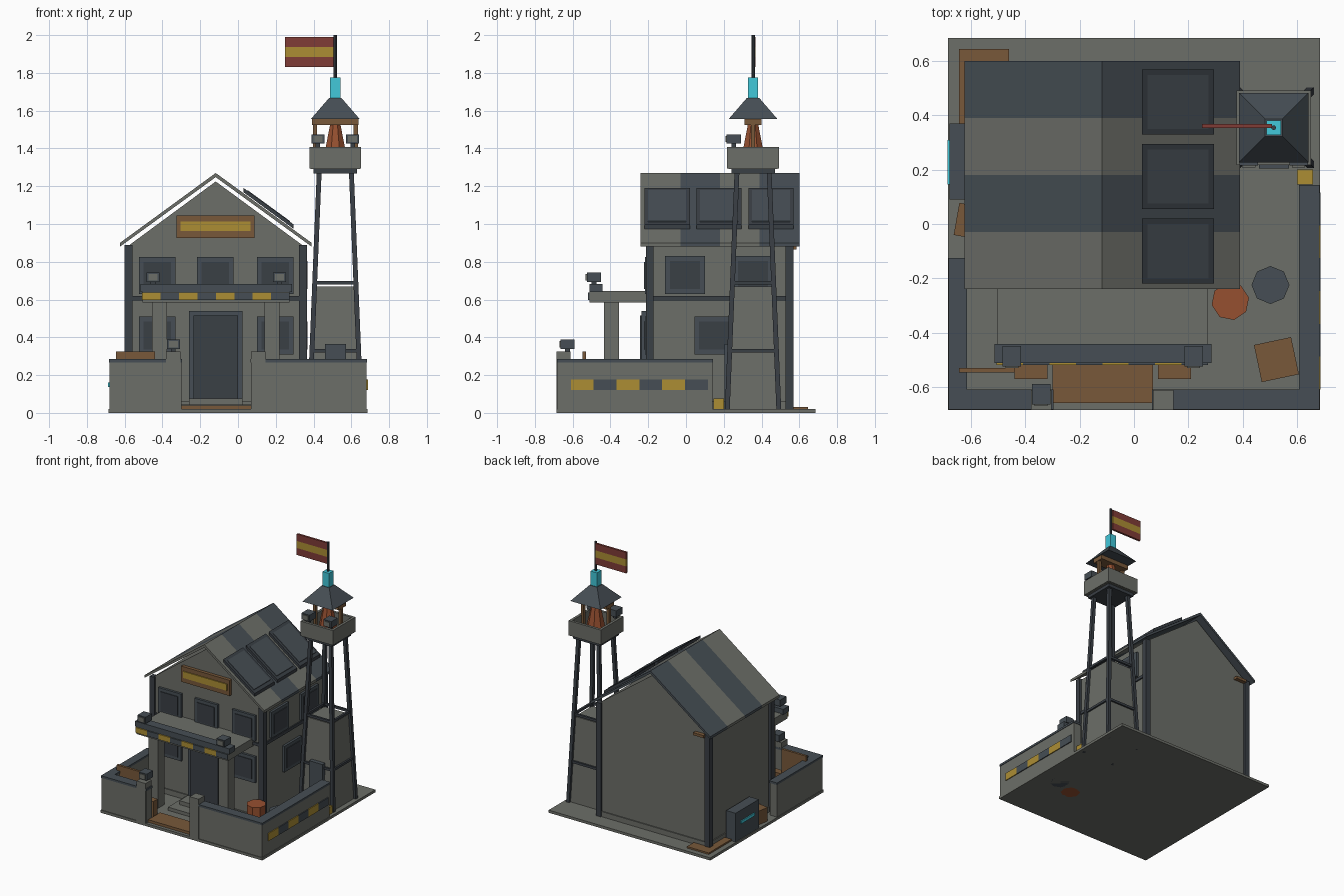
import bpy, bmesh, math

if "Cube" in bpy.data.objects:
    bpy.data.objects.remove(bpy.data.objects["Cube"])

COLORS = {
    "concrete": (0.150, 0.156, 0.138), "slate": (0.061, 0.076, 0.089),
    "dark_metal": (0.042, 0.050, 0.060), "wood": (0.188, 0.098, 0.042),
    "yellow": (0.413, 0.270, 0.034), "rust": (0.305, 0.080, 0.030),
    "cyan": (0.054, 0.578, 0.700), "red": (0.216, 0.045, 0.037),
}
MATS = {}
for key, rgb in COLORS.items():
    MATS[key] = bpy.data.materials.new(key)
    MATS[key].diffuse_color = (*rgb, 1)


def make(name, mat, verts, faces):
    me = bpy.data.meshes.new(name)
    me.from_pydata(verts, [], faces)
    bm = bmesh.new()
    bm.from_mesh(me)
    bmesh.ops.recalc_face_normals(bm, faces=bm.faces)
    bm.to_mesh(me)
    bm.free()
    me.materials.append(MATS[mat])
    ob = bpy.data.objects.new(name, me)
    bpy.context.collection.objects.link(ob)
    return ob


def loft(name, mat, a, b):
    """Solid between two matching rings."""
    n = len(a)
    sides = [(i, (i + 1) % n, (i + 1) % n + n, i + n) for i in range(n)]
    return make(name, mat, a + b, sides + [tuple(range(n)), tuple(range(n, 2 * n))])


def box(name, mat, x0, x1, y0, y1, z0, z1):
    ring = lambda z: [(x0, y0, z), (x1, y0, z), (x1, y1, z), (x0, y1, z)]
    return loft(name, mat, ring(z0), ring(z1))


def prism(name, mat, profile, y0, y1):
    """Extrude an x-z profile along y."""
    return loft(name, mat, [(x, y0, z) for x, z in profile], [(x, y1, z) for x, z in profile])


def taper(name, mat, c0, r0, c1, r1, n=4, turn=math.pi / 4):
    """Tapered n-sided column between two centres."""
    ring = lambda c, r: [(c[0] + r * math.cos(turn + i * math.tau / n),
                          c[1] + r * math.sin(turn + i * math.tau / n), c[2]) for i in range(n)]
    return loft(name, mat, ring(c0, r0), ring(c1, r1))


def crate(name, cx, cy, w, d, h, angle):
    ob = box(name, "wood", -w / 2, w / 2, -d / 2, d / 2, 0, h)
    ob.location = (cx, cy, 0.015)
    ob.rotation_euler.z = math.radians(angle)


def floodlight(name, cx, y, z):
    box(name, "slate", cx - 0.034, cx + 0.034, y, y + 0.075, z, z + 0.05)
    box(name + "_lens", "concrete", cx - 0.024, cx + 0.024, y - 0.006, y, z + 0.008, z + 0.042)
    box(name + "_foot", "dark_metal", cx - 0.012, cx + 0.012, y + 0.025, y + 0.05, z - 0.025, z)


def window(name, side, a, b, z0, z1):
    """Framed opening on the front or right wall."""
    for part, mat, m, d in (("frame", "slate", 0, 0.018), ("glass", "dark_metal", 0.025, 0.023)):
        if side == "front":
            box(f"{name}_{part}", mat, a + m, b - m, -0.20 - d, -0.19, z0 + m, z1 - m)
        else:
            box(f"{name}_{part}", mat, 0.335, 0.345 + d, a + m, b - m, z0 + m, z1 - m)


# Ground slab
box("ground_slab", "concrete", -0.685, 0.685, -0.685, 0.685, 0, 0.02)

# House body with gables, plinth, corner posts and floor band
prism("house_body", "concrete",
      [(-0.58, 0.01), (0.345, 0.01), (0.345, 0.885), (-0.118, 1.225), (-0.58, 0.885)], -0.20, 0.555)
box("plinth", "concrete", -0.588, 0.353, -0.208, 0.563, 0.01, 0.06)
for x in (-0.60, 0.323):
    for y in (-0.213, 0.528):
        box("corner_post", "dark_metal", x, x + 0.042, y, y + 0.042, 0.01, 0.89)
box("floor_band_front", "dark_metal", -0.58, 0.345, -0.21, -0.19, 0.595, 0.618)
box("floor_band_right", "dark_metal", 0.335, 0.355, -0.20, 0.555, 0.595, 0.618)

# Striped roof sheets
for i, mat in enumerate(("concrete", "slate", "concrete", "slate")):
    y = -0.24 + i * 0.21
    prism("roof_sheet", mat, [(-0.625, 0.90), (-0.118, 1.27), (0.39, 0.90),
                              (0.39, 0.88), (-0.118, 1.248), (-0.625, 0.88)], y, y + 0.21)
box("rafter_end", "wood", -0.56, -0.47, 0.55, 0.585, 0.865, 0.885)

# Solar panels on the right slope
for y in (-0.22, 0.055, 0.33):
    for part, mat, m, h0, h1 in (("frame", "dark_metal", 0, 0.005, 0.028), ("cells", "slate", 0.02, 0.02, 0.032)):
        xa, xb = 0.03 + m, 0.295 - m
        zr = lambda x: 1.27 - (x + 0.118) * 0.728
        prism("solar_" + part, mat, [(xa, zr(xa) + h0), (xb, zr(xb) + h0),
                                     (xb, zr(xb) + h1), (xa, zr(xa) + h1)], y + m, y + 0.24 - m)

# Windows, door and sign
for a in (-0.525, -0.218, 0.10):
    window("upper_window", "front", a, a + 0.195, 0.63, 0.825)
for a in (-0.525, 0.10):
    window("lower_window", "front", a, a + 0.195, 0.31, 0.51)
for a, z in ((-0.11, 0.63), (0.25, 0.63), (0.045, 0.31)):
    window("side_window", "right", a, a + 0.21, z, z + 0.2)
box("door_frame", "slate", -0.26, 0.025, -0.235, -0.19, 0.02, 0.54)
box("door_leaf", "dark_metal", -0.235, 0.0, -0.243, -0.23, 0.05, 0.515)
box("sign_board", "wood", -0.325, 0.087, -0.225, -0.19, 0.925, 1.045)
box("sign_strip", "yellow", -0.305, 0.067, -0.232, -0.224, 0.962, 1.012)

# Porch: steps, mat, columns, canopy with hazard band and lights
box("lower_step", "concrete", -0.30, 0.07, -0.42, -0.2, 0.02, 0.045)
box("upper_step", "concrete", -0.26, 0.025, -0.34, -0.2, 0.045, 0.075)
box("entry_mat", "wood", -0.30, 0.07, -0.66, -0.515, 0.015, 0.04)
for x in (-0.455, 0.14):
    box("porch_column", "concrete", x, x + 0.08, -0.435, -0.355, 0.02, 0.59)
box("canopy_slab", "concrete", -0.505, 0.272, -0.51, -0.2, 0.585, 0.645)
box("canopy_parapet", "slate", -0.515, 0.285, -0.512, -0.442, 0.64, 0.682)
for i in range(8):
    x = -0.507 + i * 0.0975
    box("canopy_hazard", "slate" if i % 2 else "yellow", x, x + 0.0975, -0.519, -0.51, 0.598, 0.638)
for x in (-0.45, 0.22):
    floodlight("canopy_light", x, -0.525, 0.692)

# Perimeter walls with caps
for x0, x1, y0, y1 in ((-0.68, -0.30, -0.68, -0.615), (0.07, 0.68, -0.68, -0.615),
                       (0.613, 0.68, -0.68, 0.14), (-0.68, -0.62, -0.68, -0.13)):
    box("yard_wall", "concrete", x0, x1, y0, y1, 0.01, 0.268)
    box("wall_cap", "slate", x0 - 0.004, x1 + 0.004, y0 - 0.004, y1 + 0.004, 0.268, 0.284)
for x in (-0.38, 0.07):
    box("gate_post", "concrete", x, x + 0.076, -0.685, -0.612, 0.01, 0.325)
floodlight("gate_light", -0.342, -0.665, 0.338)
for i in range(6):
    y = -0.61 + i * 0.121
    box("wall_hazard", "slate" if i % 2 else "yellow", 0.678, 0.687, y, y + 0.121, 0.12, 0.178)

# Yard clutter
taper("rust_barrel", "rust", (0.355, -0.285, 0.0), 0.07, (0.355, -0.285, 0.195), 0.07, 8, 0.2)
taper("slate_barrel", "slate", (0.503, -0.225, 0.0), 0.07, (0.503, -0.225, 0.165), 0.07, 8, 0)
crate("large_crate", 0.525, -0.50, 0.14, 0.14, 0.13, 12)
crate("side_crate", -0.605, 0.01, 0.10, 0.12, 0.11, -10)
for x in (-0.44, 0.088):
    box("planter", "wood", x, x + 0.122, -0.572, -0.518, 0.015, 0.14)
box("leaning_plank", "wood", -0.645, -0.44, -0.548, -0.53, 0.02, 0.325)
box("ground_board", "wood", -0.645, -0.46, 0.37, 0.645, 0.01, 0.032)
box("power_unit", "slate", -0.68, -0.60, 0.09, 0.37, 0.015, 0.24)
box("power_unit_strip", "cyan", -0.687, -0.679, 0.145, 0.31, 0.138, 0.16)
box("tower_marker", "yellow", 0.60, 0.66, 0.145, 0.20, 0.02, 0.075)

# Watchtower: legs, braces, lower cladding and door
TX, TY = 0.515, 0.355
S2 = math.sqrt(2)
spread = lambda z: 0.137 - 0.052 * z / 1.27
for sx in (-1, 1):
    for sy in (-1, 1):
        taper("tower_leg", "dark_metal", (TX + sx * 0.137, TY + sy * 0.137, 0), 0.018,
              (TX + sx * 0.085, TY + sy * 0.085, 1.28), 0.018)
taper("tower_cladding", "concrete", (TX, TY, 0.01), 0.132 * S2, (TX, TY, 0.67), 0.105 * S2)
for z in (0.33, 0.69):
    s = spread(z)
    for d in (-s, s):
        box("tower_brace", "dark_metal", TX - s, TX + s, TY + d - 0.008, TY + d + 0.008, z - 0.009, z + 0.009)
        box("tower_brace", "dark_metal", TX + d - 0.008, TX + d + 0.008, TY - s, TY + s, z - 0.009, z + 0.009)
box("tower_door", "slate", 0.46, 0.572, 0.205, 0.25, 0.02, 0.365)

# Watch platform with parapet
box("platform_floor", "dark_metal", TX - 0.115, TX + 0.115, TY - 0.115, TY + 0.115, 1.268, 1.30)
box("platform_deck", "concrete", TX - 0.13, TX + 0.13, TY - 0.13, TY + 0.13, 1.292, 1.31)
for s in (-1, 1):
    a, b = sorted((s * 0.137, s * 0.117))
    box("parapet_side", "concrete", TX + a, TX + b, TY - 0.137, TY + 0.137, 1.295, 1.408)
    box("parapet_end", "concrete", TX - 0.117, TX + 0.117, TY + a, TY + b, 1.295, 1.408)
    floodlight("tower_light", TX + s * 0.092, 0.215, 1.425)
    box("roof_post", "wood", TX + s * 0.108 - 0.011, TX + s * 0.108 + 0.011, TY - 0.011, TY + 0.011, 1.30, 1.53)

# Alarm bell, tower roof, beacon, mast and flag
box("roof_beam", "wood", TX - 0.122, TX + 0.122, TY - 0.045, TY + 0.045, 1.525, 1.558)
taper("alarm_bell", "rust", (TX, TY, 1.31), 0.075, (TX, TY, 1.525), 0.03, 8, math.pi / 8)
taper("tower_roof", "slate", (TX, TY, 1.557), 0.128 * S2, (TX, TY, 1.668), 0.032 * S2)
box("beacon", "cyan", TX - 0.027, TX + 0.027, TY - 0.027, TY + 0.027, 1.665, 1.775)
taper("mast", "dark_metal", (TX, TY, 1.77), 0.009, (TX, TY, 2.0), 0.009, 8)
for mat, z0, z1 in (("red", 1.83, 1.883), ("yellow", 1.883, 1.937), ("red", 1.937, 1.99)):
    box("flag_stripe", mat, 0.25, 0.508, TY - 0.002, TY + 0.014, z0, z1)

for m in bpy.data.materials:
    if m.users and not m.is_grease_pencil:
        m.use_nodes = True
        m.node_tree.nodes["Principled BSDF"].inputs["Base Color"].default_value = m.diffuse_color
